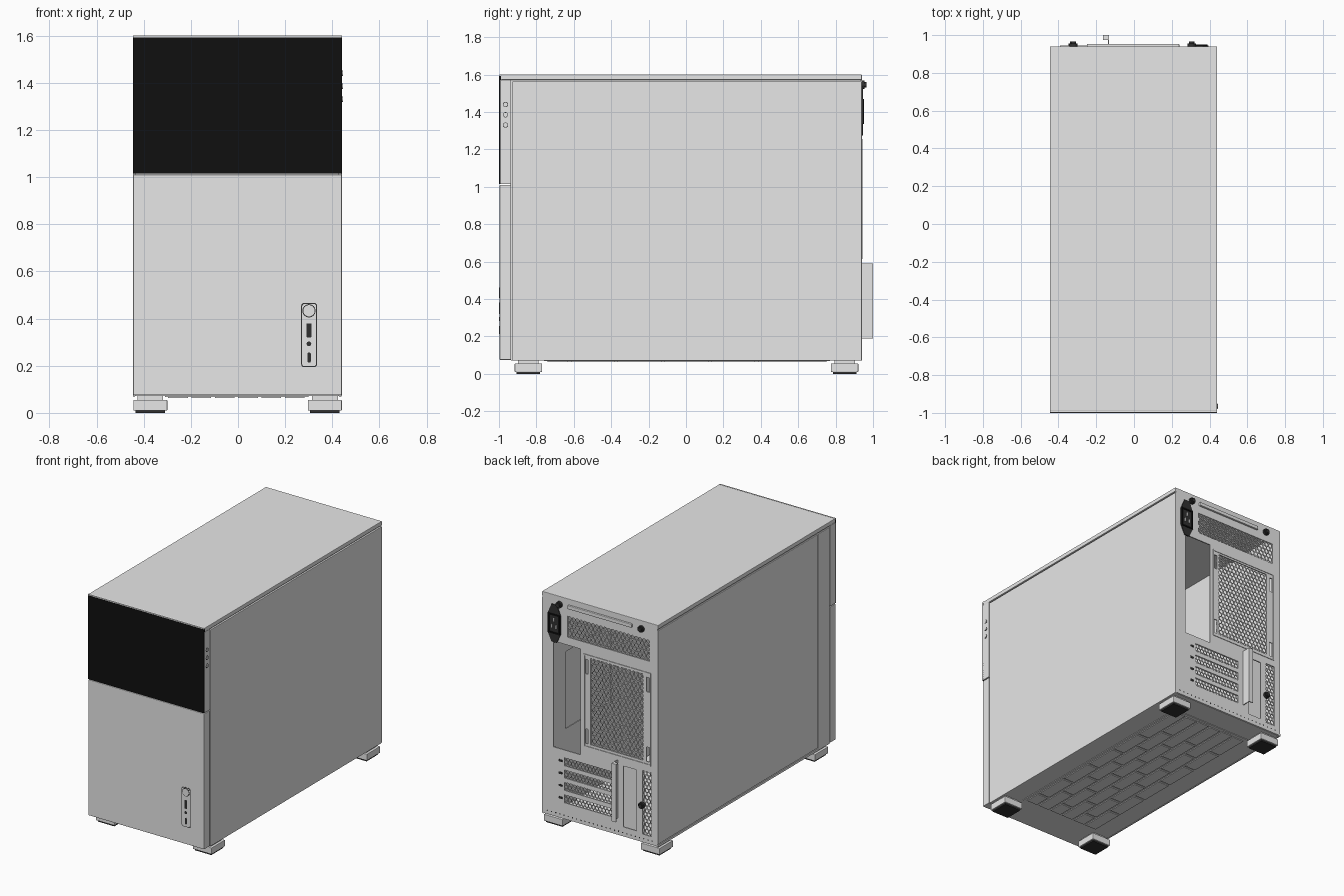
import bpy, bmesh, math

if "Cube" in bpy.data.objects:
    bpy.data.objects.remove(bpy.data.objects["Cube"])

def material(name, r, g, b):
    m = bpy.data.materials.new(name)
    m.diffuse_color = (r, g, b, 1)
    m.use_nodes = True
    m.node_tree.nodes["Principled BSDF"].inputs["Base Color"].default_value = m.diffuse_color
    return m

GREY = material("light grey shell", 0.8, 0.8, 0.8)
BLACK = material("black screen", 0.005, 0.005, 0.005)
DARK = material("dark plastic", 0.03, 0.03, 0.03)

L, R, BACK, TOP = -0.445, 0.44, 0.94, 1.6

def finish(name, bm, mat):
    bmesh.ops.recalc_face_normals(bm, faces=bm.faces)
    me = bpy.data.meshes.new(name)
    bm.to_mesh(me)
    bm.free()
    me.materials.append(mat)
    ob = bpy.data.objects.new(name, me)
    bpy.context.collection.objects.link(ob)
    return ob

def place(axis, a, b, d):
    # a, b span the plate, d is depth along the axis
    return (a, d, b) if axis == 'y' else (d, a, b)

def prism(name, pts, d0, d1, mat, axis='y'):
    bm = bmesh.new()
    lo = [bm.verts.new(place(axis, a, b, d0)) for a, b in pts]
    hi = [bm.verts.new(place(axis, a, b, d1)) for a, b in pts]
    bm.faces.new(lo)
    bm.faces.new(hi)
    n = len(pts)
    for i in range(n):
        j = (i + 1) % n
        bm.faces.new((lo[i], lo[j], hi[j], hi[i]))
    return finish(name, bm, mat)

def box(name, x0, x1, y0, y1, z0, z1, mat=GREY, bevel=0):
    ob = prism(name, [(x0, z0), (x1, z0), (x1, z1), (x0, z1)], y0, y1, mat)
    if bevel:
        m = ob.modifiers.new("bevel", 'BEVEL')
        m.width, m.segments = bevel, 2
    return ob

def disc(ca, cb, r, n=24):
    return [(ca + r * math.cos(2 * math.pi * i / n), cb + r * math.sin(2 * math.pi * i / n)) for i in range(n)]

def round_rect(a0, a1, b0, b1, r, seg=4):
    pts = []
    for k, (ca, cb) in enumerate([(a1 - r, b1 - r), (a0 + r, b1 - r), (a0 + r, b0 + r), (a1 - r, b0 + r)]):
        for i in range(seg + 1):
            t = (k + i / seg) * math.pi / 2
            pts.append((ca + r * math.cos(t), cb + r * math.sin(t)))
    return pts

def holed_plate(name, axis, rect, holes, depth, thick, mat=GREY):
    # rectangular plate cut into a grid, leaving out the hole cells
    A = sorted({v for h in holes + [rect] for v in h[:2]})
    B = sorted({v for h in holes + [rect] for v in h[2:]})
    bm = bmesh.new()
    for a0, a1 in zip(A, A[1:]):
        for b0, b1 in zip(B, B[1:]):
            ca, cb = (a0 + a1) / 2, (b0 + b1) / 2
            if any(h[0] < ca < h[1] and h[2] < cb < h[3] for h in holes):
                continue
            bm.faces.new([bm.verts.new(place(axis, a, b, depth))
                          for a, b in ((a0, b0), (a1, b0), (a1, b1), (a0, b1))])
    bmesh.ops.remove_doubles(bm, verts=bm.verts, dist=1e-5)
    ob = finish(name, bm, mat)
    m = ob.modifiers.new("thickness", 'SOLIDIFY')
    m.thickness, m.offset = thick, 0
    return ob

def honeycomb(name, rect, pitch, y):
    # lattice of hexagonal rings that fills a hole from behind
    x0, x1, z0, z1 = rect
    rad, row = pitch / math.sqrt(3), pitch * math.sqrt(3) / 2
    bm = bmesh.new()
    for j in range(int((z1 - z0) / row) + 2):
        for i in range(int((x1 - x0) / pitch) + 2):
            cx = x0 + (i + 0.5 * (j % 2)) * pitch
            cz = z0 + j * row
            if cx > x1 + pitch / 2 or cz > z1 + row / 2:
                continue
            o, n = [], []
            for k in range(6):
                c, s = math.cos(math.radians(60 * k + 30)), math.sin(math.radians(60 * k + 30))
                o.append(bm.verts.new((cx + rad * c, y, cz + rad * s)))
                n.append(bm.verts.new((cx + rad * 0.76 * c, y, cz + rad * 0.76 * s)))
            for k in range(6):
                q = (k + 1) % 6
                bm.faces.new((o[k], o[q], n[q], n[k]))
    bmesh.ops.remove_doubles(bm, verts=bm.verts, dist=1e-4)
    m = finish(name, bm, GREY).modifiers.new("thickness", 'SOLIDIFY')
    m.thickness, m.offset = 0.004, 0

# --- outer shell ---
box("top_panel", L, R, -0.99, BACK, 1.572, TOP, bevel=0.003)
box("right_panel", 0.426, R, -0.928, BACK, 0.07, 1.563, bevel=0.003)
box("right_chassis_wall", 0.42, 0.426, -0.94, 0.935, 0.075, 1.575)
box("left_chassis_wall", -0.436, -0.428, -0.94, 0.935, 0.075, 1.575)
box("left_panel", L, -0.436, -0.797, BACK, 0.09, 1.563, bevel=0.002)
box("left_front_strip", L, -0.436, -0.928, -0.803, 0.07, 1.563, bevel=0.002)
box("left_bottom_strip", L, -0.436, -0.803, BACK, 0.07, 0.086)
box("floor", -0.436, 0.428, -0.935, 0.935, 0.072, 0.084)
box("front_chassis_wall", -0.43, 0.42, -0.94, -0.93, 0.08, 1.575)

# --- front panels ---
box("front_lower_panel", L, R, -0.996, -0.935, 0.075, 1.01, bevel=0.003)
box("front_upper_frame", L, R, -0.993, -0.935, 1.016, 1.572)
box("front_screen", L, R, -1.0, -0.99, 1.016, 1.592, BLACK)
box("front_top_trim", L, R, -0.998, -0.99, 1.592, TOP)

# --- front port strip ---
prism("port_strip_outline", round_rect(0.268, 0.335, 0.194, 0.466, 0.012), -0.9968, -0.99, DARK)
prism("port_strip", round_rect(0.272, 0.331, 0.198, 0.462, 0.01), -0.998, -0.99, GREY)
prism("power_button_ring", disc(0.301, 0.433, 0.028, 32), -0.9985, -0.99, DARK)
prism("power_button", disc(0.301, 0.433, 0.024, 32), -1.0, -0.99, GREY)
prism("usb_port", round_rect(0.291, 0.311, 0.32, 0.38, 0.003), -0.999, -0.99, DARK)
prism("audio_jack", disc(0.301, 0.293, 0.01, 16), -0.999, -0.99, DARK)
prism("small_usb_port", round_rect(0.294, 0.309, 0.213, 0.256, 0.007), -0.999, -0.99, DARK)

# --- side control buttons ---
for i, z in enumerate((1.44, 1.385, 1.33)):
    prism(f"side_button_ring_{i}", disc(-0.965, z, 0.014, 20), 0.43, 0.4408, DARK, 'x')
    prism(f"side_button_{i}", disc(-0.965, z, 0.011, 20), 0.43, 0.445, GREY, 'x')

# --- feet ---
for sx, cx in (("left", -0.372), ("right", 0.368)):
    for sy, cy in (("front", -0.843), ("rear", 0.848)):
        n = f"{sy}_{sx}_foot"
        box(n + "_mount", cx - 0.055, cx + 0.055, cy - 0.055, cy + 0.055, 0.05, 0.075)
        box(n, cx - 0.072, cx + 0.072, cy - 0.073, cy + 0.073, 0.01, 0.055, bevel=0.003)
        box(n + "_pad", cx - 0.063, cx + 0.063, cy - 0.063, cy + 0.063, 0, 0.012, DARK)

# --- bottom dust filter with staggered bricks ---
box("bottom_filter", -0.31, 0.3, -0.76, 0.77, 0.068, 0.075)
for c in range(6):
    x = -0.296 + c * 0.099
    for k in range(6):
        y0 = -0.74 + k * 0.25 - (0.125 if c % 2 else 0)
        y1 = min(y0 + 0.235, 0.75)
        if c % 2 and k == 5:
            y1 = 0.75
        box(f"filter_brick_{c}_{k}", x, x + 0.083, max(y0, -0.74), y1, 0.063, 0.07)

# --- rear plate with openings ---
top_vent = (-0.38, 0.245, 1.335, 1.48)
fan_vent = (-0.33, 0.07, 0.64, 1.235)
side_vent = (-0.395, -0.325, 0.13, 0.57)
io_opening = (0.146, 0.353, 0.55, 1.28)
access = (-0.28, -0.18, 0.14, 0.56)
slots = [(-0.09, 0.27, z - 0.028, z + 0.028) for z in (0.47, 0.385, 0.30, 0.215)]
fan_slots = [(x, x + 0.022, z, z + 0.1) for x in (-0.378, 0.088) for z in (0.64, 1.12)]
holed_plate("rear_plate", 'y', (L + 0.004, R - 0.004, 0.075, 1.575),
            [top_vent, fan_vent, side_vent, io_opening, access] + slots + fan_slots, 0.936, 0.008)
honeycomb("rear_top_vent", top_vent, 0.03, 0.932)
honeycomb("rear_fan_vent", fan_vent, 0.03, 0.932)
honeycomb("rear_side_vent", side_vent, 0.027, 0.932)
for i, s in enumerate(slots):
    honeycomb(f"slot_cover_{i}", s, 0.026, 0.932)
    prism(f"slot_notch_{i}", round_rect(0.285, 0.312, s[2] + 0.02, s[2] + 0.035, 0.004), 0.93, 0.942, DARK)
box("access_back_plate", -0.31, -0.15, 0.895, 0.9, 0.11, 0.59)

# raised rim around the fan vent
rim = (-0.392, 0.122, 0.615, 1.255)
holed_plate("fan_vent_rim", 'y', rim, [(rim[0] + 0.008, rim[1] - 0.008, rim[2] + 0.008, rim[3] - 0.008)], 0.941, 0.006)

# slot bracket that sticks out at the back
box("slot_bracket_plate", -0.138, -0.132, 0.935, 1.0, 0.19, 0.59)
box("slot_bracket_flange", -0.165, -0.132, 0.994, 1.0, 0.19, 0.59)
box("slot_bracket_cap", -0.165, -0.132, 0.975, 1.0, 0.584, 0.59)

# top rail, screws and small holes
box("rear_rail", -0.25, 0.24, 0.935, 0.953, 1.535, 1.56, bevel=0.004)
for i, (x, z) in enumerate(((0.305, 1.545), (-0.32, 1.545), (-0.325, 0.33))):
    prism(f"thumb_screw_{i}", disc(x, z, 0.022, 16), 0.935, 0.955, DARK)
    prism(f"thumb_screw_cap_{i}", disc(x, z, 0.014, 16), 0.955, 0.965, DARK)
for i in range(26):
    prism(f"rear_pinhole_{i}", disc(-0.4 + i * 0.032, 0.1, 0.005, 6), 0.938, 0.9405, DARK)

# --- power inlet ---
ear = [(0.295, 1.34), (0.325, 1.275), (0.365, 1.275), (0.395, 1.34),
       (0.395, 1.465), (0.365, 1.535), (0.325, 1.535), (0.295, 1.465)]
prism("power_inlet_plate", ear, 0.935, 0.945, DARK)
holed_plate("power_inlet_rim", 'y', (0.3, 0.39, 1.335, 1.47), [(0.309, 0.381, 1.345, 1.46)], 0.947, 0.008, BLACK)
for i, (x, z) in enumerate(((0.345, 1.43), (0.328, 1.385), (0.362, 1.385))):
    box(f"power_pin_{i}", x - 0.004, x + 0.004, 0.944, 0.949, z - 0.012, z + 0.012, GREY)

# --- interior board tray with cable cut-out ---
holed_plate("board_tray", 'x', (-0.6, 0.93, 0.09, 1.3), [(0.3, 0.8, 0.62, 1.15), (-0.5, -0.35, 0.3, 1.1)], 0.362, 0.008)
box("power_unit_shelf", -0.42, 0.415, -0.9, -0.1, 1.24, 1.25)
